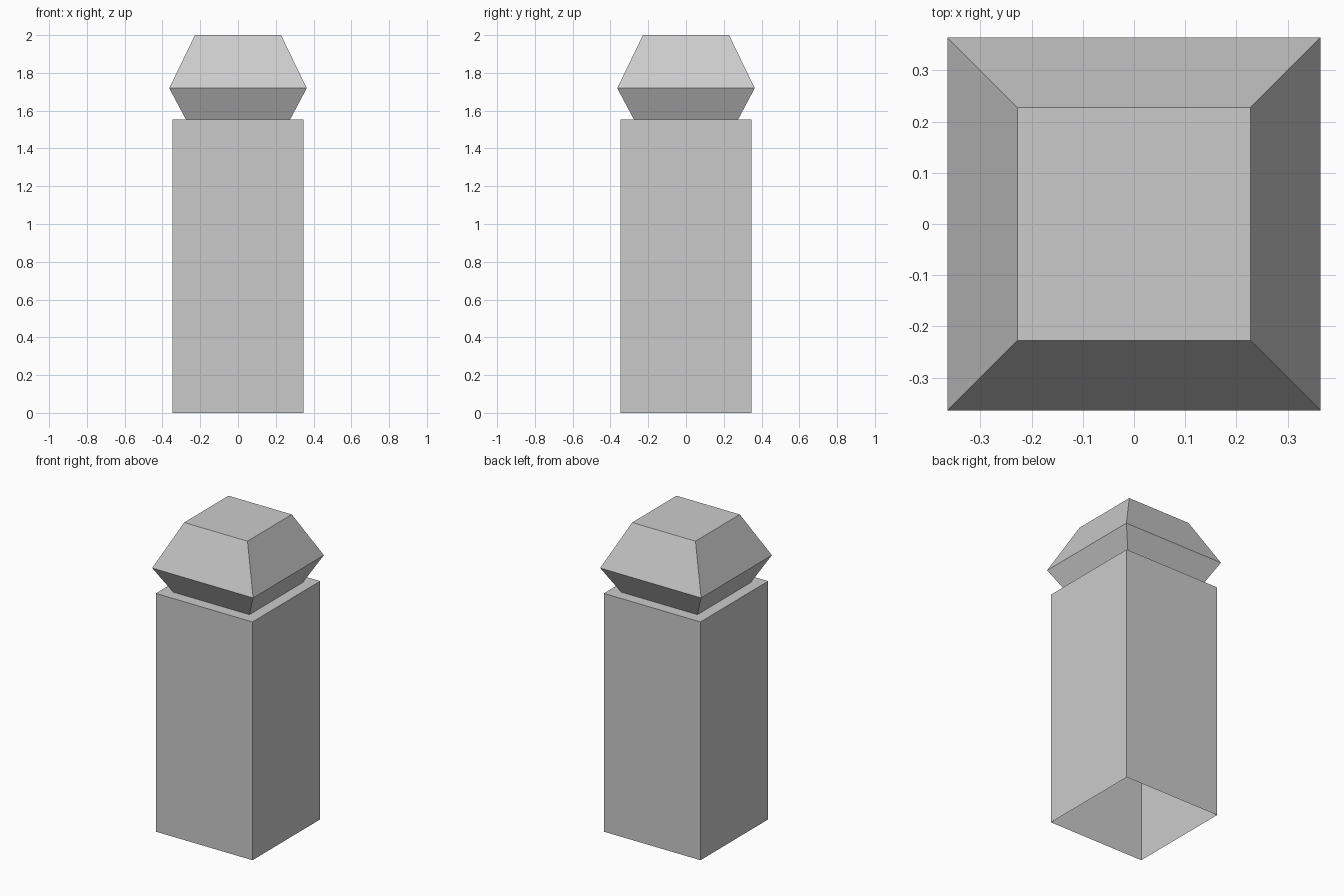
import bpy
import bmesh

if "Cube" in bpy.data.objects:
    bpy.data.objects.remove(bpy.data.objects["Cube"])


def square_loft(name, profile, close_top=False):
    """Stack square rings given as (half width, height) and skin them."""
    bm = bmesh.new()
    rings = [[bm.verts.new((sx * h, sy * h, z))
              for sx, sy in ((-1, -1), (1, -1), (1, 1), (-1, 1))]
             for h, z in profile]
    for low, high in zip(rings, rings[1:]):
        for i in range(4):
            j = (i + 1) % 4
            bm.faces.new((low[i], low[j], high[j], high[i]))
    if close_top:
        bm.faces.new(rings[-1])
    mesh = bpy.data.meshes.new(name)
    bm.to_mesh(mesh)
    bm.free()
    obj = bpy.data.objects.new(name, mesh)
    bpy.context.collection.objects.link(obj)
    return obj


# Post: open underneath, with a flat ledge around the cap
square_loft("post", [(0.348, 0), (0.348, 1.552), (0.275, 1.552)])

# Cap: flares out from the ledge, then tapers to a flat top
square_loft("cap", [(0.275, 1.552), (0.364, 1.719), (0.228, 2.0)], close_top=True)
